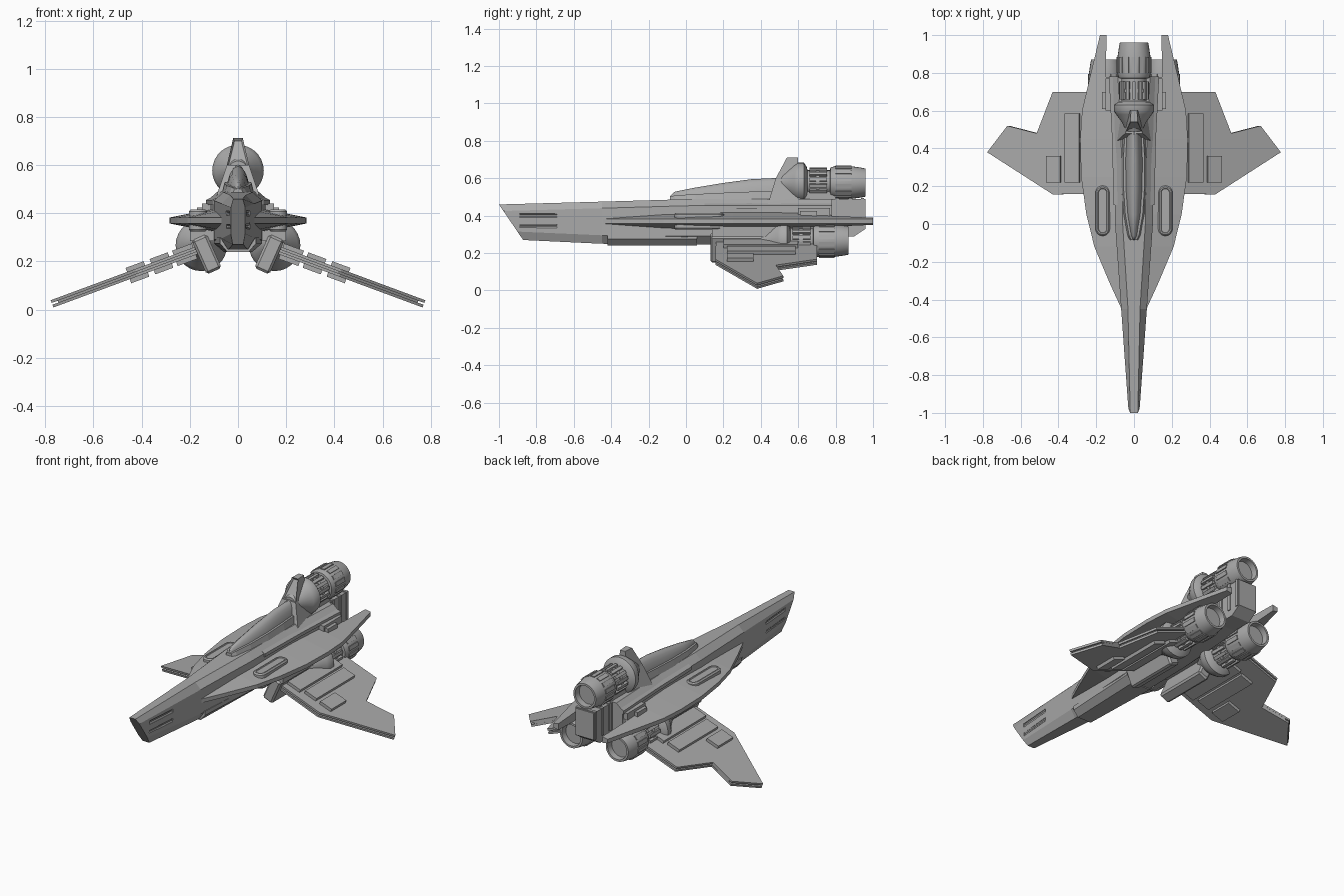
import bpy, bmesh, math
from mathutils import Matrix, Vector

old = bpy.data.objects.get("Cube")
if old:
    bpy.data.objects.remove(old)

grey = bpy.data.materials.new("hull grey")
grey.use_nodes = True
grey.diffuse_color = (0.4, 0.4, 0.4, 1)
grey.node_tree.nodes["Principled BSDF"].inputs["Base Color"].default_value = (0.4, 0.4, 0.4, 1)


def finish(name, bm, mirror=False, smooth=False):
    bmesh.ops.recalc_face_normals(bm, faces=bm.faces)
    mesh = bpy.data.meshes.new(name)
    bm.to_mesh(mesh)
    bm.free()
    mesh.materials.append(grey)
    obj = bpy.data.objects.new(name, mesh)
    bpy.context.collection.objects.link(obj)
    if mirror:
        obj.modifiers.new("mirror", "MIRROR")
    if smooth:
        activate(obj)
        bpy.ops.object.shade_smooth_by_angle(angle=math.radians(35))
    return obj


def activate(obj):
    bpy.ops.object.select_all(action="DESELECT")
    obj.select_set(True)
    bpy.context.view_layer.objects.active = obj


def loft(bm, rings):
    """Skin closed rings of equal length and cap both ends."""
    rows = [[bm.verts.new(p) for p in ring] for ring in rings]
    n = len(rows[0])
    for a, b in zip(rows, rows[1:]):
        for i in range(n):
            j = (i + 1) % n
            bm.faces.new((a[i], a[j], b[j], b[i]))
    bm.faces.new(rows[0])
    bm.faces.new(rows[-1])


def box(bm, x, y, z, m=Matrix()):
    """Box from (low, high) pairs, moved by a matrix."""
    loft(bm, [[m @ Vector((px, py, pz)) for px, py in
               ((x[0], y[0]), (x[1], y[0]), (x[1], y[1]), (x[0], y[1]))] for pz in z])


def both(points):
    """Complete a right-hand half section with its mirror image."""
    return points + [(-x, y, z) for x, y, z in reversed(points)]


# Fuselage: faceted tube with a raked nose
def hull_ring(y, top, bottom, wt, ws, wb, rake=0.0):
    half = [(wt, top), (ws, top - 0.035), (ws, bottom + 0.045), (wb, bottom)]
    return both([(x, y + rake * (top - z), z) for x, z in half])


bm = bmesh.new()
loft(bm, [hull_ring(-1, 0.46, 0.27, 0.02, 0.03, 0.022, 0.68),
          hull_ring(-0.45, 0.475, 0.25, 0.032, 0.068, 0.04),
          hull_ring(0.0, 0.488, 0.245, 0.06, 0.1, 0.06),
          hull_ring(0.35, 0.49, 0.25, 0.065, 0.105, 0.06),
          hull_ring(0.78, 0.49, 0.29, 0.085, 0.125, 0.07)])
fuselage = finish("fuselage", bm)

# Nose slots cut along both flanks
bm = bmesh.new()
for side in (-1, 1):
    for z in (0.345, 0.4):
        a, b = Vector((side * 0.04, -0.89, z)), Vector((side * 0.056, -0.69, z))
        turn = (b - a).to_track_quat("Z", "Y").to_matrix().to_4x4()
        bmesh.ops.create_cone(bm, cap_ends=True, segments=10, radius1=0.012, radius2=0.012,
                              depth=(b - a).length, matrix=Matrix.Translation((a + b) / 2) @ turn)
cutter = finish("slot_cutter", bm)
cutter.hide_render = True
cut = fuselage.modifiers.new("slots", "BOOLEAN")
cut.object = cutter
cut.solver = "EXACT"
activate(fuselage)
bpy.ops.object.modifier_apply(modifier="slots")
bpy.data.objects.remove(cutter)

# Belly keel
bm = bmesh.new()
loft(bm, [both([(w, y, 0.3), (w, y, 0.275), (0.6 * w, y, 0.24)])
          for y, w in ((-0.42, 0.075), (0.06, 0.1))])
finish("belly_keel", bm)

# Tail block with frame ribs
bm = bmesh.new()
loft(bm, [both([(0.06, y, 0.49), (0.06, y, low)])
          for y, low in ((0.7, 0.29), (0.9, 0.29), (0.96, 0.33))])
for y in (0.8, 0.87, 0.935):
    box(bm, (-0.066, 0.066), (y, y + 0.018), (0.33, 0.495))
finish("tail_block", bm)

# Shoulder strakes along the upper flanks
bm = bmesh.new()
loft(bm, [[(x, y, z) for x, z in ((w - 0.03, 0.435), (w + 0.008, 0.435),
                                 (w + 0.008, 0.455), (w - 0.03, 0.475))]
          for y, w in ((0.1, 0.1), (0.45, 0.108), (0.78, 0.125))])
box(bm, (0.145, 0.17), (0.61, 0.7), (0.39, 0.425))
box(bm, (0.11, 0.15), (0.6, 0.77), (0.36, 0.44))
finish("shoulder_strakes", bm, mirror=True)

# Blended main wings with rear prongs
bm = bmesh.new()
rings = []
for y, inner, outer in ((-0.45, 0.05, 0.066), (-0.31, 0.05, 0.13), (-0.12, 0.05, 0.21),
                        (0.05, 0.05, 0.252), (0.25, 0.05, 0.28), (0.45, 0.05, 0.285),
                        (0.6, 0.05, 0.275), (0.75, 0.05, 0.24), (0.78, 0.15, 0.233),
                        (1.0, 0.145, 0.18)):
    rise = 0.2 * (outer - inner)
    rings.append([(inner, y, 0.382 + rise), (outer, y, 0.382),
                  (outer, y, 0.358), (inner, y, 0.358 - rise)])
loft(bm, rings)
finish("main_wings", bm, mirror=True)

# Oval blisters above and below the main wings
bm = bmesh.new()


def oval(r, z):
    pts = []
    for i in range(24):
        a = 2 * math.pi * (i + 0.5) / 24
        pts.append((0.166 + r * math.cos(a), 0.07 + r * math.sin(a) + math.copysign(0.095, math.sin(a)), z))
    return pts


for s in (-1, 1):
    loft(bm, [oval(r, 0.37 + s * h) for r, h in ((0.038, 0), (0.038, 0.037), (0.031, 0.045), (0.024, 0.045), (0.021, 0.041))])
finish("wing_blisters", bm, mirror=True)

# Canopy frame and glass hump
stations = ((-0.085, 0.008, 0.505), (-0.06, 0.02, 0.528), (0.05, 0.04, 0.55),
            (0.2, 0.05, 0.575), (0.35, 0.05, 0.595), (0.52, 0.04, 0.603))
bm = bmesh.new()
loft(bm, [both([(w + 0.006, y, 0.5 + 0.3 * (t - 0.5)), (w + 0.02, y, 0.47)]) for y, w, t in stations])
finish("canopy_frame", bm)
bm = bmesh.new()
loft(bm, [[(w * math.cos(a), y, 0.47 + (t - 0.47) * math.sin(a))
           for a in (math.pi * i / 12 for i in range(13))] for y, w, t in stations])
finish("canopy", bm, smooth=True)

# Hooded fin behind the canopy, with a recessed front window
bm = bmesh.new()
loft(bm, [[(-w, a, z), (w, a, z), (0.8 * w, b, z), (-0.8 * w, b, z)] for z, a, b, w in
          ((0.47, 0.44, 0.62, 0.09), (0.6, 0.48, 0.6, 0.046), (0.712, 0.54, 0.6, 0.02))])
bmesh.ops.recalc_face_normals(bm, faces=bm.faces)
front = [f for f in bm.faces if f.normal.y < -0.5 and f.calc_center_median().z > 0.6]
bmesh.ops.inset_region(bm, faces=front, thickness=0.009, depth=-0.012)
finish("fin_hood", bm)


# Engines: turned body with radial ribs
def engine(name, x, y, z, mirror):
    profile = ((-0.1, 0.04), (-0.05, 0.065), (-0.01, 0.095), (0.01, 0.107), (0.04, 0.107),
               (0.055, 0.085), (0.06, 0.066), (0.18, 0.066), (0.182, 0.08), (0.205, 0.088),
               (0.29, 0.088), (0.345, 0.08), (0.37, 0.075), (0.37, 0.063), (0.335, 0.06))
    bm = bmesh.new()
    loft(bm, [[(x + r * math.cos(a), y + d, z + r * math.sin(a))
               for a in (math.tau * i / 28 for i in range(28))] for d, r in profile])
    for i in range(14):
        m = Matrix.Translation((x, y, z)) @ Matrix.Rotation(math.tau * (i + 0.5) / 14, 4, "Y")
        box(bm, (0.06, 0.08), (0.07, 0.165), (-0.009, 0.009), m)
        box(bm, (0.08, 0.092), (0.21, 0.295), (-0.012, 0.012), m)
    loft(bm, [[(x + r * math.cos(a), y + d, z + r * math.sin(a))
               for a in (math.tau * i / 28 for i in range(28))]
              for d, r in ((0.105, 0.073), (0.125, 0.073))])
    finish(name, bm, mirror, True)


engine("top_engine", 0, 0.59, 0.577, False)
engine("lower_engines", 0.152, 0.5, 0.267, True)

# Pylon carrying the top engine, and mounts for the lower ones
bm = bmesh.new()
box(bm, (-0.05, 0.05), (0.58, 0.8), (0.47, 0.53))
finish("top_engine_pylon", bm)
bm = bmesh.new()
box(bm, (0.05, 0.2), (0.14, 0.55), (0.285, 0.35))
box(bm, (0.06, 0.17), (0.5, 0.74), (0.3, 0.35))
finish("lower_engine_mounts", bm, mirror=True)

# Lower wings: twin drooping plates; local x runs outward from the tip line
droop = math.atan(0.37)
tilt = Matrix.Translation((0.772, 0, 0.024)) @ Matrix.Rotation(droop, 4, "Y")
outline = ((0.15, 0.16), (0.425, 0.157), (0.772, 0.38), (0.665, 0.52),
           (0.51, 0.48), (0.425, 0.7), (0.15, 0.7))


def span(x):
    return (x - 0.772) / math.cos(droop)


bm = bmesh.new()
for low, high in ((-0.016, -0.004), (0.004, 0.016)):
    loft(bm, [[tilt @ Vector((span(x), y, h)) for x, y in outline] for h in (low, high)])
core = [(0.15 + (x - 0.15) * 0.96, 0.4 + (y - 0.4) * 0.95) for x, y in outline]
loft(bm, [[tilt @ Vector((span(x), y, h)) for x, y in core] for h in (-0.005, 0.005)])
finish("lower_wings", bm, mirror=True)

# Raised armour panels on both faces of the lower wings
bm = bmesh.new()
for x0, x1, y0, y1 in ((0.18, 0.262, 0.2, 0.6), (0.28, 0.355, 0.22, 0.585), (0.38, 0.455, 0.22, 0.36)):
    for h in ((0.01, 0.034), (-0.034, -0.01)):
        box(bm, (span(x0), span(x1)), (y0, y1), h, tilt)
finish("wing_panels", bm, mirror=True)

# Wing root pods, bevelled boxes leaning outward
bm = bmesh.new()
lean = Matrix.Translation((0.13, 0, 0.23)) @ Matrix.Rotation(math.radians(24), 4, "Y")
box(bm, (-0.034, 0.034), (0.13, 0.47), (-0.077, 0.077), lean)
pods = finish("wing_root_pods", bm, mirror=True)
bevel = pods.modifiers.new("bevel", "BEVEL")
bevel.width = 0.01
bevel.segments = 1
